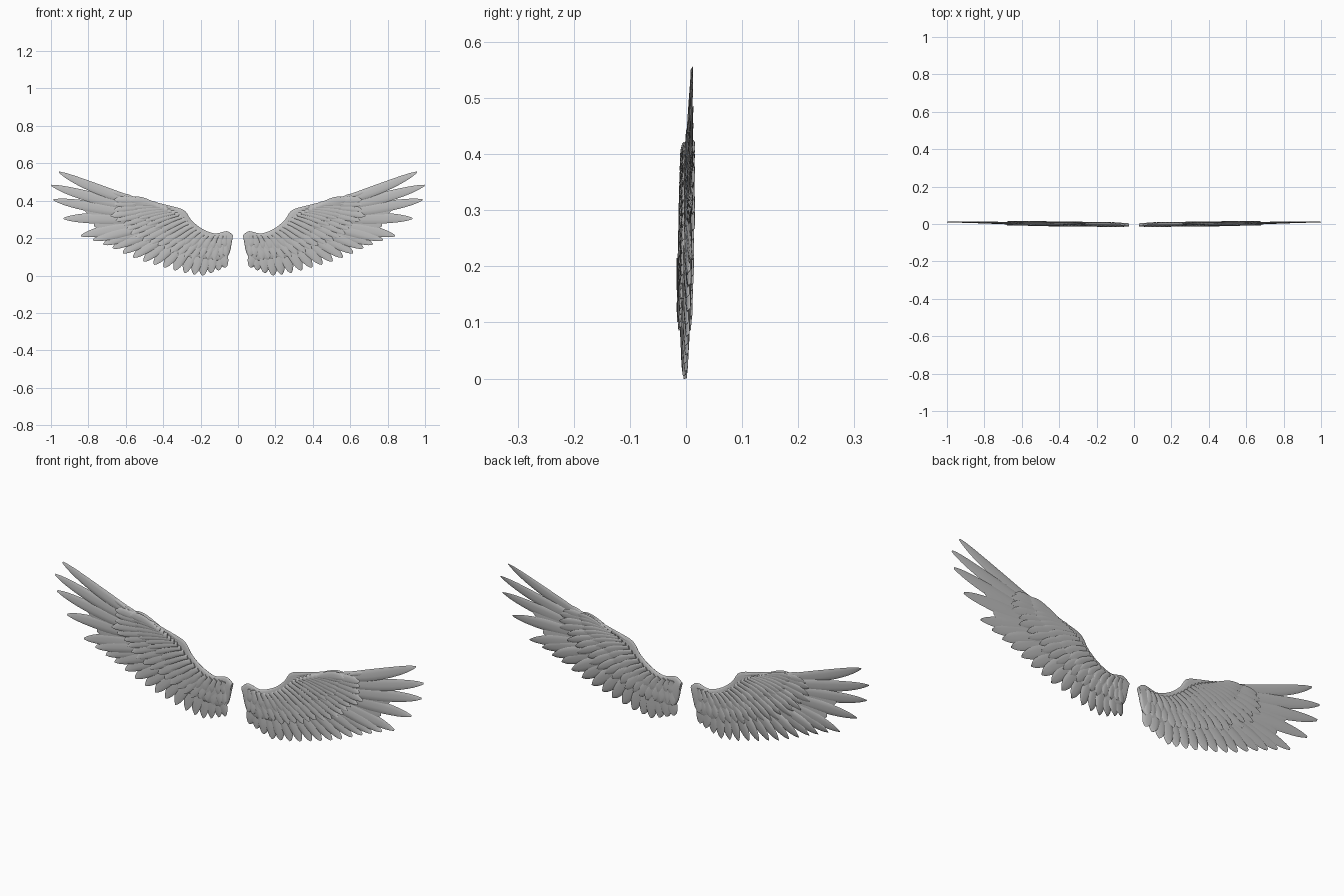
import bpy, bmesh, math, random
from mathutils import Vector

if "Cube" in bpy.data.objects:
    bpy.data.objects.remove(bpy.data.objects["Cube"])

random.seed(4)
grey = bpy.data.materials.new("stone_grey")
grey.diffuse_color = (0.5, 0.5, 0.5, 1)
grey.use_nodes = True
grey.node_tree.nodes["Principled BSDF"].inputs["Base Color"].default_value = grey.diffuse_color


def sample(pts, t):
    """Smooth position at t (0..1) along a list of (x, z) points."""
    f = min(max(t, 0), 1) * (len(pts) - 1)
    i = min(int(f), len(pts) - 2)
    u = f - i
    p = [Vector(pts[min(max(k, 0), len(pts) - 1)]) for k in (i - 1, i, i + 1, i + 2)]
    return 0.5 * (2 * p[1] + (p[2] - p[0]) * u
                  + (2 * p[0] - 5 * p[1] + 4 * p[2] - p[3]) * u * u
                  + (3 * p[1] - p[0] - 3 * p[2] + p[3]) * u ** 3)


def mid_y(x):
    """The wing sweeps slightly backwards towards its tip."""
    return -0.005 + 0.014 * x


def loft(bm, rings):
    rows = [[bm.verts.new(c) for c in ring] for ring in rings]
    n = len(rows[0])
    for a, b in zip(rows, rows[1:]):
        for k in range(n):
            bm.faces.new((a[k], a[(k + 1) % n], b[(k + 1) % n], b[k]))
    bm.faces.new(rows[0][::-1])
    bm.faces.new(rows[-1])


def feather(bm, root, tip, width, thick, y0, y1, bend=0.0, twist=0.0, sharp=0.55):
    """Thin lens-shaped vane swept along a bowed spine."""
    root, tip = Vector(root), Vector(tip)
    d = tip - root
    side = Vector((-d.y, d.x)).normalized()
    rings, n = [], 14
    for i in range(n + 1):
        t = 1 - (1 - i / n) ** 1.5
        taper = max(0.0, (t - sharp) / (1 - sharp))
        w = width * (0.6 + 0.4 * min(1, t * 2)) * max(0.03, 1 - taper ** 2.2) ** 0.6
        h = thick * max(0.12, 1 - taper ** 2 * 0.85)
        c = root + d * t + side * bend * 4 * t * (1 - t)
        ring = []
        for k in range(10):
            a = math.tau * k / 10
            p = c + side * w * math.cos(a)
            y = mid_y(p.x) + y0 + (y1 - y0) * t + h * math.sin(a) + twist * math.cos(a)
            ring.append((p.x, y, p.y))
        rings.append(ring)
    loft(bm, rings)


def finish(name, bm):
    """Turn the right-hand part into a smooth mirrored pair."""
    bmesh.ops.recalc_face_normals(bm, faces=bm.faces)
    me = bpy.data.meshes.new(name)
    bm.to_mesh(me)
    bm.free()
    ob = bpy.data.objects.new(name, me)
    bpy.context.collection.objects.link(ob)
    me.materials.append(grey)
    ob.modifiers.new("pair", "MIRROR")
    bpy.ops.object.select_all(action="DESELECT")
    ob.select_set(True)
    bpy.context.view_layer.objects.active = ob
    bpy.ops.object.shade_smooth_by_angle(angle=math.radians(50))


# wing arm: lens section between leading edge and trailing line
leading = [(.026, .215), (.06, .237), (.125, .225), (.195, .252), (.25, .297),
           (.29, .35), (.38, .377), (.49, .405), (.63, .442)]
trailing = [(.032, .185), (.05, .11), (.1, .08), (.18, .085), (.26, .1),
            (.35, .13), (.43, .18), (.53, .27), (.66, .42)]
bm = bmesh.new()
rings = []
for i in range(41):
    t = i / 40
    a, b = sample(leading, t), sample(trailing, t)
    h = 0.011 * (0.55 + 0.45 * math.sin(math.pi * min(1, t + 0.15))) * (1 - 0.5 * t ** 4)
    ring = []
    for k in range(24):
        ang = math.tau * k / 24
        p = a.lerp(b, 0.5 - 0.5 * math.cos(ang))
        s = math.sin(ang)
        ring.append((p.x, mid_y(p.x) + h * math.copysign(abs(s) ** 0.8, s), p.y))
    rings.append(ring)
loft(bm, rings)
finish("wing_arm", bm)

# long primary feathers: root, tip, half width, bow
bm = bmesh.new()
for i, (r, t, w, b) in enumerate([
        ((.42, .365), (.957, .553), .027, -.018),
        ((.42, .345), (.998, .482), .029, -.012),
        ((.42, .320), (.986, .405), .030, -.006),
        ((.42, .300), (.932, .305), .031, .004),
        ((.40, .280), (.840, .212), .031, .010)]):
    feather(bm, r, t, w, .0045, .002 * (i % 2), .002, b, .002, .5)
# filler vane behind the primaries
feather(bm, (.4, .31), (.82, .355), .07, .003, .002, .002, 0, 0, .5)
feather(bm, (.4, .27), (.77, .27), .05, .003, .002, .002, 0, 0, .5)
finish("primary_feathers", bm)

# secondary feathers along the lower edge
tips = [(.775, .19), (.72, .167), (.67, .147), (.615, .122), (.56, .098), (.505, .077),
        (.45, .06), (.395, .044), (.34, .028), (.285, .014), (.235, .006), (.19, 0),
        (.145, .013), (.105, .028), (.07, .042)]
roots = [(.40, .27), (.33, .24), (.24, .21), (.15, .19), (.07, .17)]
bm = bmesh.new()
for i, tip in enumerate(tips):
    r = sample(roots, i / (len(tips) - 1))
    feather(bm, r, tip, .029, .0055, .003 * (i % 2), -.001 + .002 * (i % 2),
            .012, .003, .6)
finish("secondary_feathers", bm)


def covert_row(name, roots, tips, count, width, y0, y1, thick=.004):
    """Overlapping short feathers on one face of the wing."""
    bm = bmesh.new()
    for i in range(count):
        t = i / (count - 1)
        r, e = sample(roots, t), sample(tips, t)
        e = r + (e - r) * random.uniform(.93, 1.07)
        j = random.uniform(-.001, .001)
        feather(bm, r, e, width * random.uniform(.9, 1.1), thick, y0, y1 + j,
                .006, .002, .6)
    finish(name, bm)


# covert rows, larger then smaller, on the front and the back
great_roots = [(.065, .19), (.15, .19), (.24, .23), (.33, .29), (.42, .34), (.5, .385)]
great_tips = [(.068, .1), (.17, .09), (.28, .105), (.39, .145), (.5, .19), (.6, .245),
              (.665, .32), (.66, .405)]
mid_roots = [(.07, .215), (.16, .215), (.24, .26), (.31, .32), (.38, .355), (.45, .38)]
mid_tips = [(.075, .15), (.19, .14), (.31, .17), (.41, .225), (.5, .285), (.56, .34),
            (.58, .405)]
for label, s in (("front", -1), ("back", 1)):
    covert_row(label + "_great_coverts", great_roots, great_tips, 22, .021, s * .005, s * .009)
    covert_row(label + "_small_coverts", mid_roots, mid_tips, 20, .019, s * .008, s * .009)

# small tufts along the leading edge
bm = bmesh.new()
for x, z in ((.25, .283), (.32, .345), (.40, .367), (.47, .386), (.54, .405), (.6, .42)):
    feather(bm, (x, z), (x + .085, z + .03), .012, .005, 0, .001, 0, 0, .5)
finish("leading_edge_tufts", bm)
